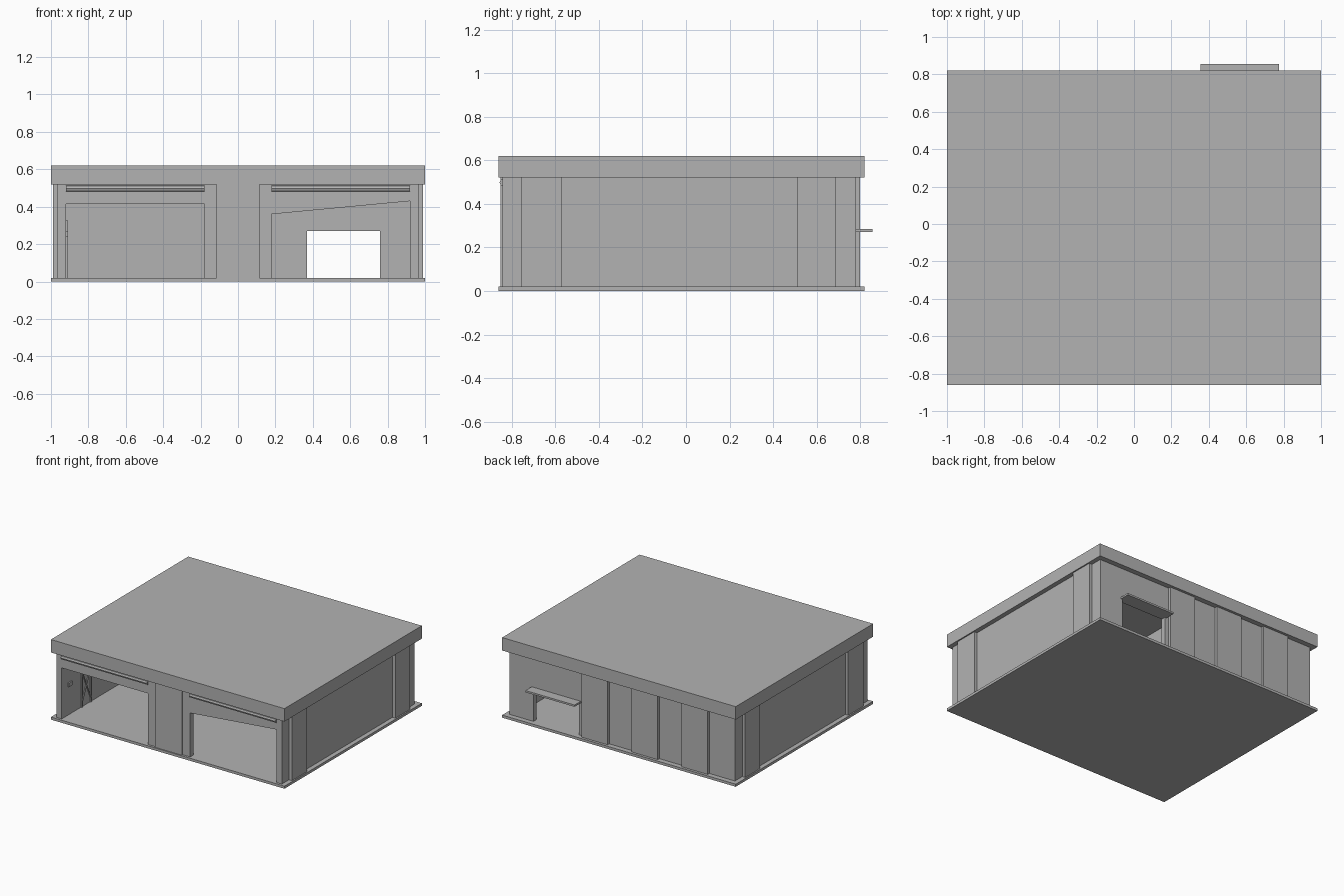
import bpy
import bmesh
import math
from mathutils import Vector

cube = bpy.data.objects.get("Cube")
if cube:
    bpy.data.objects.remove(cube)

grey = bpy.data.materials.new("plain grey")
grey.use_nodes = True
tone = (0.45, 0.45, 0.45, 1)
grey.diffuse_color = tone
grey.node_tree.nodes["Principled BSDF"].inputs["Base Color"].default_value = tone


def finish(name, bm):
    bmesh.ops.recalc_face_normals(bm, faces=bm.faces)
    mesh = bpy.data.meshes.new(name)
    bm.to_mesh(mesh)
    bm.free()
    mesh.materials.append(grey)
    obj = bpy.data.objects.new(name, mesh)
    bpy.context.collection.objects.link(obj)
    return obj


def box(name, x, y, z):
    bm = bmesh.new()
    bmesh.ops.create_cube(bm, size=1)
    for v in bm.verts:
        v.co = [(a + b) / 2 + c * (b - a) for (a, b), c in zip((x, y, z), v.co)]
    return finish(name, bm)


def wall(name, outline, y_outer, y_inner):
    """Extrude an outline in x and z through the depth of a wall."""
    bm = bmesh.new()
    face = bm.faces.new([bm.verts.new((x, y_outer, z)) for x, z in outline])
    new = bmesh.ops.extrude_face_region(bm, geom=[face])["geom"]
    moved = [v for v in new if isinstance(v, bmesh.types.BMVert)]
    bmesh.ops.translate(bm, verts=moved, vec=(0, y_inner - y_outer, 0))
    return finish(name, bm)


def bar(name, start, end, radius, sides=8):
    a, b = Vector(start), Vector(end)
    bm = bmesh.new()
    bmesh.ops.create_cone(bm, cap_ends=True, segments=sides, radius1=radius,
                          radius2=radius, depth=(b - a).length)
    turn = (b - a).to_track_quat("Z", "Y").to_matrix()
    for v in bm.verts:
        v.co = turn @ v.co + (a + b) / 2
    return finish(name, bm)


LOW, HIGH = 0.005, 0.53
SIDE = 0.965      # outer face of the side walls
INNER = 0.92      # inner face of the side walls

# Floor slab and flat roof
box("floor_slab", (-1, 1), (-0.86, 0.82), (0, 0.02))
box("roof_slab", (-1, 1), (-0.86, 0.82), (0.52, 0.62))

# Side walls with two shallow piers each
for s, side in ((1, "left"), (-1, "right")):
    box(side + "_wall", sorted((s * INNER, s * SIDE)), (-0.842, 0.78), (LOW, HIGH))
    for end, span in (("front", (-0.755, -0.57)), ("back", (0.51, 0.69))):
        box(f"{side}_{end}_pier", sorted((s * 0.94, s * 0.99)), span, (LOW, HIGH))

# Front wall: one level opening and one with a tilted upper edge
for name, s, near_top, far_top in (("right", -1, 0.415, 0.415),
                                   ("left", 1, 0.36, 0.43)):
    outline = [(0, LOW), (0.18, LOW), (0.18, near_top), (INNER, far_top),
               (INNER, HIGH), (0, HIGH)]
    wall(name + "_bay_wall", [(s * x, z) for x, z in outline], -0.842, -0.80)
    # Rolled shutter above the opening
    bar(name + "_shutter_roll", (s * 0.18, -0.838, 0.498),
        (s * INNER, -0.838, 0.498), 0.018)
box("centre_pier", (-0.115, 0.115), (-0.852, -0.78), (LOW, HIGH))

# Back wall with a service opening
wall("back_wall", [(-INNER, LOW), (0.37, LOW), (0.37, 0.27), (0.76, 0.27),
                   (0.76, LOW), (INNER, LOW), (INNER, HIGH), (-INNER, HIGH)],
     0.78, 0.745)
for i in range(3):
    x = 0.335 - i * 0.428
    box(f"back_pier_{i + 1}", (x - 0.225, x), (0.76, 0.80), (LOW, HIGH))
box("opening_canopy", (0.355, 0.775), (0.75, 0.856), (0.27, 0.284))

# Partition between the two bays
box("partition_wall", (-0.015, 0.015), (0.06, 0.75), (LOW, HIGH))

# Fittings on the inner side wall
box("control_box", (-0.925, -0.91), (-0.765, -0.725), (0.24, 0.27))
for i, y in enumerate((-0.60, -0.49)):
    box(f"rack_post_{i + 1}", (-0.925, -0.912), (y - 0.006, y + 0.006), (0.015, 0.33))
for i, (a, b) in enumerate(((0.05, 0.30), (0.30, 0.05))):
    bar(f"rack_brace_{i + 1}", (-0.917, -0.60, a), (-0.917, -0.49, b), 0.005, 6)
